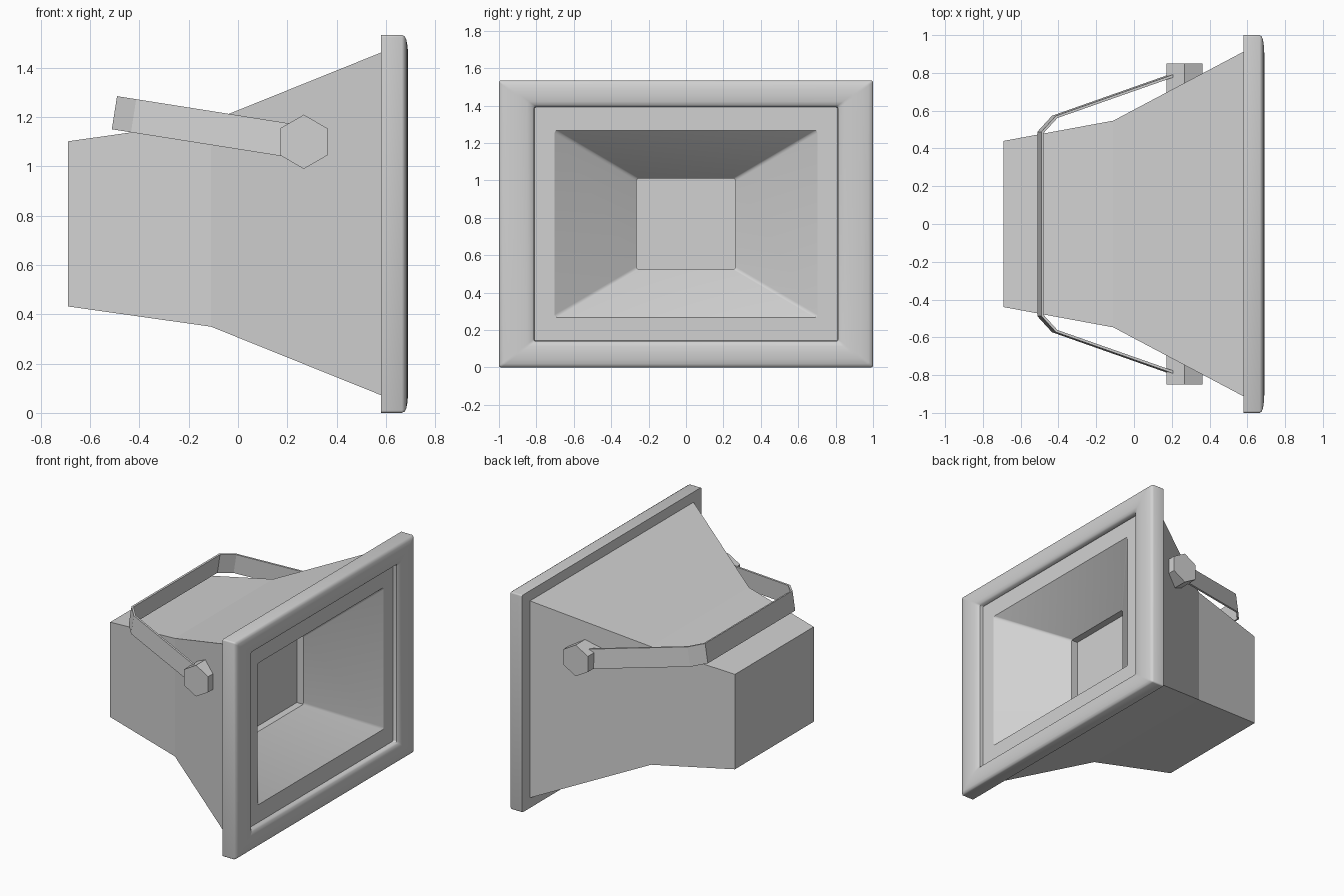
import bpy, bmesh, math
from mathutils import Vector, Matrix

cube = bpy.data.objects.get("Cube")
if cube:
    bpy.data.objects.remove(cube, do_unlink=True)

MID_Z = 0.767

grey = bpy.data.materials.new("plain_grey")
grey.use_nodes = True
grey.diffuse_color = (0.64, 0.64, 0.64, 1)
grey.node_tree.nodes["Principled BSDF"].inputs["Base Color"].default_value = (0.64, 0.64, 0.64, 1)


def finish(name, bm, smooth=None):
    mesh = bpy.data.meshes.new(name)
    bm.to_mesh(mesh)
    bm.free()
    mesh.materials.append(grey)
    obj = bpy.data.objects.new(name, mesh)
    bpy.context.collection.objects.link(obj)
    if smooth:
        bpy.ops.object.select_all(action='DESELECT')
        obj.select_set(True)
        bpy.context.view_layer.objects.active = obj
        bpy.ops.object.shade_smooth_by_angle(angle=math.radians(smooth))
    return obj


def rectangle(x, hy, hz, radius, steps):
    """Rectangle across the x axis, corners rounded when radius is set."""
    if not radius:
        return [(x, sy * hy, MID_Z + sz * hz)
                for sy, sz in ((1, 1), (-1, 1), (-1, -1), (1, -1))]
    pts = []
    for q, (sy, sz) in enumerate(((1, 1), (-1, 1), (-1, -1), (1, -1))):
        for s in range(steps + 1):
            a = (q + s / steps) * math.pi / 2
            pts.append((x, sy * (hy - radius) + radius * math.cos(a),
                        MID_Z + sz * (hz - radius) + radius * math.sin(a)))
    return pts


def loft(name, rings, radius=0, steps=3, cap_start=False, cap_end=False, smooth=None):
    """Skin a row of (x, half width, half height) rectangles."""
    bm = bmesh.new()
    rows = [[bm.verts.new(p) for p in rectangle(*r, radius, steps)] for r in rings]
    n = len(rows[0])
    for a, b in zip(rows, rows[1:]):
        for i in range(n):
            j = (i + 1) % n
            bm.faces.new((a[i], a[j], b[j], b[i]))
    if cap_start:
        bm.faces.new(rows[0][::-1])
    if cap_end:
        bm.faces.new(rows[-1])
    return finish(name, bm, smooth)


# Housing: closed back box flaring out to the rim
loft("housing", [(-0.69, 0.44, 0.335), (-0.11, 0.547, 0.417), (0.585, 0.915, 0.697)],
     cap_start=True)

# Rim: rounded frame profile, given as x and inset from the outer edge
rim = [(0.58, 0.10), (0.58, 0.0), (0.665, 0.0), (0.676, 0.007), (0.683, 0.025),
       (0.688, 0.06), (0.69, 0.10), (0.687, 0.15), (0.68, 0.175), (0.67, 0.187), (0.645, 0.19)]
loft("rim", [(x, 1 - d, MID_Z - d * 0.75) for x, d in rim], radius=0.01, smooth=40)

# Flat lip inside the rim
loft("lip", [(0.645, 0.82, 0.635), (0.645, 0.703, 0.50)], radius=0.015)

# Reflector funnel
loft("reflector", [(0.645, 0.703, 0.50), (0.325, 0.265, 0.243)],
     radius=0.015, steps=4, smooth=60)

# Throat step with the lamp panel at its bottom
loft("lamp_panel", [(0.325, 0.265, 0.243), (0.275, 0.265, 0.243)], cap_end=True)

# Mounting strap: bent flat bar, tilted along its length
half = [(0.20, 0.785), (-0.42, 0.567), (-0.495, 0.485)]
path = half + [(x, -y) for x, y in reversed(half)]
tilt = 0.158
up = Vector((tilt, 0, 1)).normalized() * 0.068
bm = bmesh.new()
pairs = []
for x, y in path:
    c = Vector((x, y, 1.217 - tilt * (x + 0.495)))
    pairs.append((bm.verts.new(c - up), bm.verts.new(c + up)))
for (a, b), (c, d) in zip(pairs, pairs[1:]):
    bm.faces.new((a, b, d, c))
strap = finish("mounting_strap", bm)
solid = strap.modifiers.new("thickness", 'SOLIDIFY')
solid.thickness = 0.014
solid.offset = 0

# Hexagonal bolts on both sides
for side, label in ((1, "back"), (-1, "front")):
    bm = bmesh.new()
    bmesh.ops.create_cone(bm, cap_ends=True, segments=6, radius1=0.11, radius2=0.11, depth=0.17)
    bmesh.ops.rotate(bm, verts=bm.verts, matrix=Matrix.Rotation(math.pi / 2, 3, 'X'))
    # Put a corner at the top
    top = max(bm.verts, key=lambda v: v.co.z)
    if abs(top.co.x) > 0.01:
        bmesh.ops.rotate(bm, verts=bm.verts, matrix=Matrix.Rotation(math.pi / 6, 3, 'Y'))
    bmesh.ops.translate(bm, verts=bm.verts, vec=(0.267, side * 0.765, 1.10))
    finish(label + "_bolt", bm)
